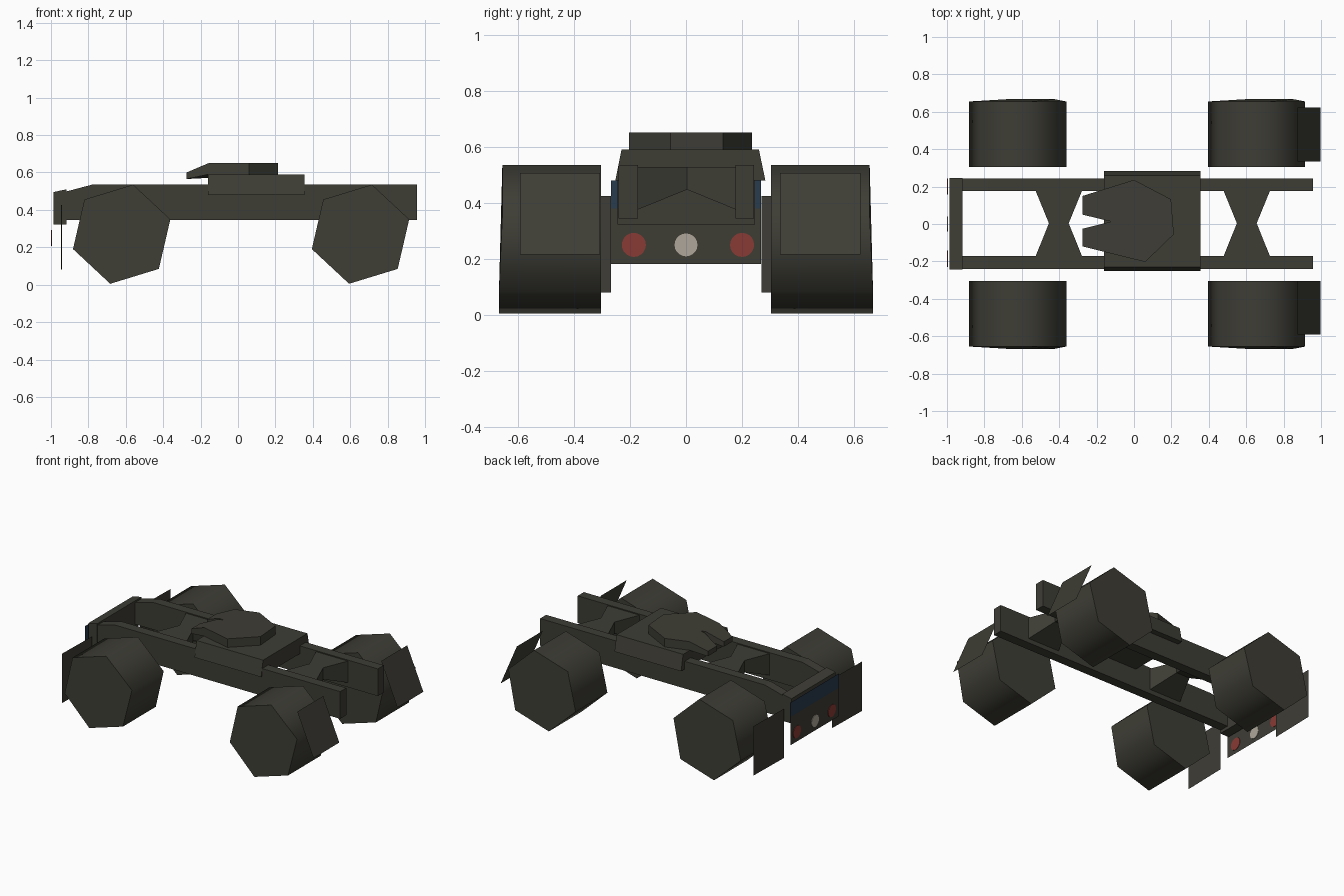
import bpy, bmesh, math
from mathutils import Vector

if "Cube" in bpy.data.objects:
    bpy.data.objects.remove(bpy.data.objects["Cube"])


def material(name, r, g, b):
    m = bpy.data.materials.new(name)
    m.diffuse_color = (r, g, b, 1)
    m.use_nodes = True
    m.node_tree.nodes["Principled BSDF"].inputs["Base Color"].default_value = m.diffuse_color
    return m


OLIVE = material("dark olive", 0.048, 0.047, 0.036)
RED = material("lamp red", 0.25, 0.042, 0.034)
WHITE = material("lamp white", 0.42, 0.38, 0.32)
BLUE = material("dark blue", 0.022, 0.045, 0.075)


def finish(name, bm, *mats):
    if all(not e.is_boundary for e in bm.edges):
        bmesh.ops.recalc_face_normals(bm, faces=bm.faces[:])
    me = bpy.data.meshes.new(name)
    bm.to_mesh(me)
    bm.free()
    for m in mats:
        me.materials.append(m)
    ob = bpy.data.objects.new(name, me)
    bpy.context.collection.objects.link(ob)
    return ob


def loft(sections):
    """Solid through equal-length rings of points, capped at both ends."""
    bm = bmesh.new()
    rings = [[bm.verts.new(p) for p in s] for s in sections]
    for a, b in zip(rings, rings[1:]):
        for i in range(len(a)):
            j = (i + 1) % len(a)
            bm.faces.new((a[i], a[j], b[j], b[i]))
    bm.faces.new(rings[0])
    bm.faces.new(rings[-1])
    return bm


def side_prism(pts, y0, y1):
    return loft([[(x, y, z) for x, z in pts] for y in (y0, y1)])


def sheet(name, quads, *mats):
    """Thin sheet made of one quad per colour."""
    bm = bmesh.new()
    for i, q in enumerate(quads):
        bm.faces.new([bm.verts.new(p) for p in q]).material_index = i
    return finish(name, bm, *mats)


# six-sided tyres, outer face flared slightly at the bottom
for sx, cx in (("rear", -0.622), ("front", 0.655)):
    for sy, s in (("left", 1), ("right", -1)):
        ring = [(cx + 0.272 * math.cos(math.radians(17 + 60 * k)),
                 0.27 + 0.272 * math.sin(math.radians(17 + 60 * k))) for k in range(6)]
        inner = [(x, s * 0.304, z) for x, z in ring]
        outer = [(x, s * (0.667 if z < 0.1 else 0.655), z) for x, z in ring]
        ob = finish(f"{sx}_{sy}_wheel", loft([inner, outer]), OLIVE)
        for p in ob.data.polygons:
            p.use_smooth = abs(p.normal.y) < 0.5

# chassis rails with sloped rear ends
rail = [(-0.95, 0.345), (0.958, 0.345), (0.958, 0.535), (-0.78, 0.535), (-0.95, 0.49)]
for side, y0, y1 in (("left", 0.176, 0.243), ("right", -0.24, -0.172)):
    finish(f"{side}_rail", side_prism(rail, y0, y1), OLIVE)

# rear end beam
beam = [(-0.987, 0.323), (-0.918, 0.323), (-0.918, 0.51), (-0.987, 0.495)]
finish("rear_beam", side_prism(beam, -0.244, 0.246), OLIVE)

# pinched cross members
for name, cx in (("rear_cross_member", -0.402), ("front_cross_member", 0.603)):
    secs = []
    for y, w, zb in ((-0.175, 0.125, 0.375), (0.004, 0.053, 0.447), (0.18, 0.125, 0.375)):
        secs.append([(cx - w, y, zb), (cx + w, y, zb), (cx + w, y, 0.528), (cx - w, y, 0.528)])
    finish(name, loft(secs), OLIVE)

# coupling base, narrowing upwards
base = []
for z, y0, y1 in ((0.48, -0.252, 0.283), (0.59, -0.23, 0.26)):
    base.append([(-0.16, y0, z), (0.355, y0, z), (0.355, y1, z), (-0.16, y1, z)])
finish("coupling_base", loft(base), OLIVE)

# coupling plate with a notch and drooping prongs
plate = [(-0.275, 0.15), (0, 0.236), (0.198, 0.132), (0.213, -0.055), (0.06, -0.203),
         (-0.275, -0.12), (-0.275, -0.025), (-0.122, 0.013), (-0.275, 0.05)]
bm = loft([[(x, y, z) for x, y in plate] for z in (0.59, 0.65)])
bmesh.ops.bisect_plane(bm, geom=bm.verts[:] + bm.edges[:] + bm.faces[:],
                       plane_co=Vector((-0.157, 0, 0)), plane_no=Vector((1, 0, 0)))
for v in bm.verts:
    if v.co.x < -0.2:
        v.co.z = 0.60 if v.co.z > 0.62 else 0.565
finish("coupling_plate", bm, OLIVE)

# rear lamp panel: olive below, blue above
px = -0.997
sheet("rear_panel",
      [[(px, -0.268, a), (px, -0.268, b), (px, 0.268, b), (px, 0.268, a)]
       for a, b in ((0.182, 0.38), (0.38, 0.48))], OLIVE, BLUE)

# lamps, visible from both sides of the panel
for name, y, r, mat in (("right_lamp", -0.186, 0.043, RED),
                        ("centre_lamp", 0.0, 0.041, WHITE),
                        ("left_lamp", 0.2, 0.043, RED)):
    circle = [(y + r * math.cos(k * math.pi / 10), 0.25 + r * math.sin(k * math.pi / 10))
              for k in range(20)]
    finish(name, loft([[(x, a, b) for a, b in circle] for x in (-1.0, -0.994)]), mat)

# upright rear mud flaps and sloped front mud guards
for side, y0, y1 in (("left", 0.27, 0.598), ("right", -0.592, -0.268)):
    sheet(f"{side}_mud_flap", [[(-0.947, y0, 0.08), (-0.947, y0, 0.425),
                               (-0.940, y1, 0.425), (-0.940, y1, 0.08)]], OLIVE)
for side, y0, y1 in (("left", 0.335, 0.622), ("right", -0.592, -0.306)):
    sheet(f"{side}_mud_guard", [[(0.998, y0, 0.215), (0.998, y1, 0.215),
                                (0.873, y1, 0.507), (0.873, y0, 0.507)]], OLIVE)
